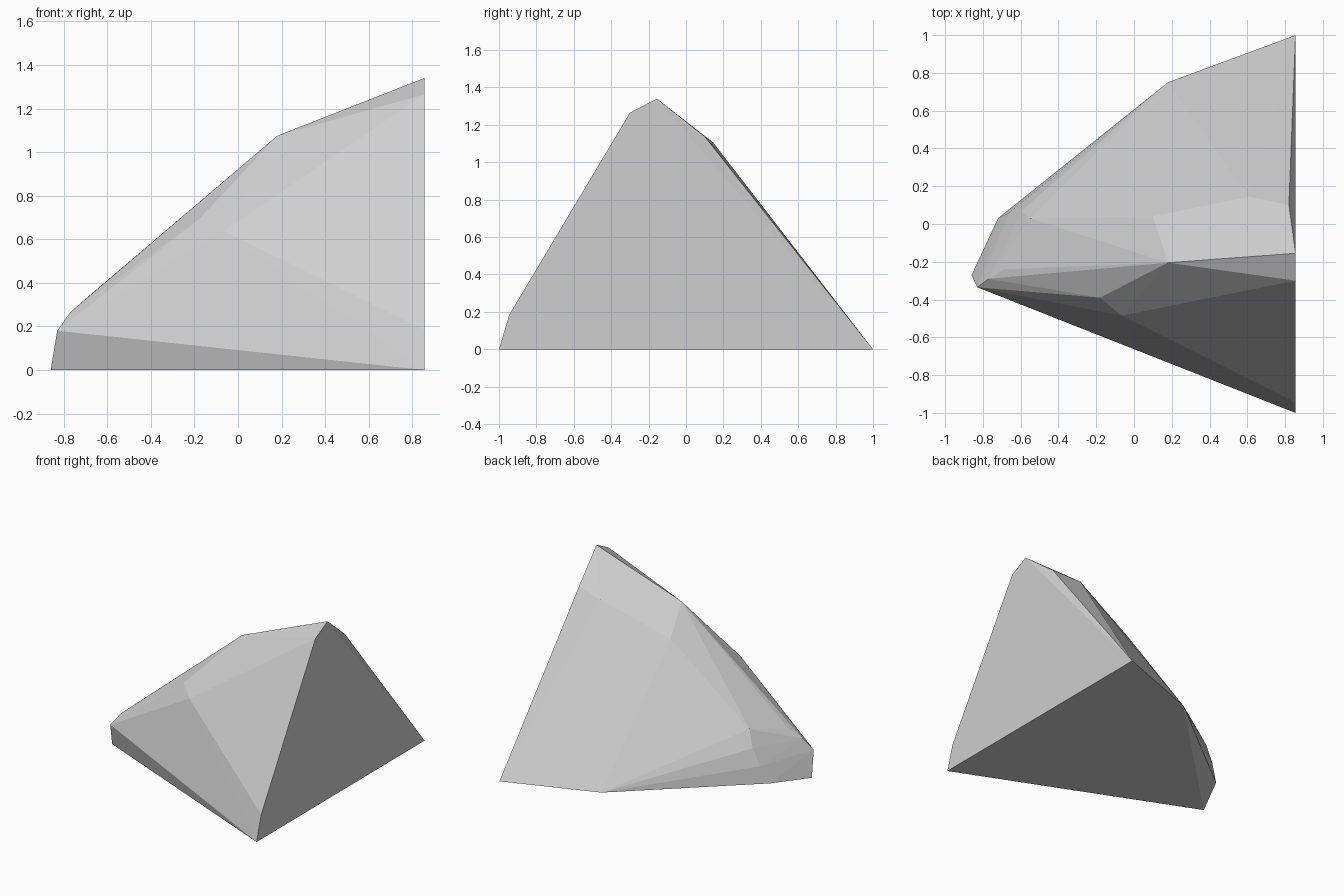
import bpy, bmesh

if "Cube" in bpy.data.objects:
    bpy.data.objects.remove(bpy.data.objects["Cube"])

# One faceted boulder: the convex hull of its corner points
base = [(0.855, -1, 0), (0.855, 1, 0), (0.18, 0.75, 0), (-0.86, -0.27, 0)]
cut_side = [(0.855, -0.945, 0.185), (0.855, -0.30, 1.265), (0.855, -0.155, 1.34)]
ridge = [(0.18, -0.205, 1.075), (-0.69, -0.24, 0.335),
         (-0.77, -0.29, 0.265), (-0.83, -0.335, 0.18)]
front_bulge = [(-0.065, -0.485, 0.638), (-0.18, -0.39, 0.69)]
back_bulge = [(0.82, 0.10, 1.138), (0.61, 0.145, 1.106), (0.10, 0.04, 0.91),
              (-0.55, 0.03, 0.40), (-0.60, 0.065, 0.28),
              (-0.66, 0.06, 0.16), (-0.72, 0.03, 0.035)]

bm = bmesh.new()
for p in base + cut_side + ridge + front_bulge + back_bulge:
    bm.verts.new(p)
hull = bmesh.ops.convex_hull(bm, input=bm.verts[:])
# Drop any point that ended up inside the hull
bmesh.ops.delete(bm, geom=[v for v in bm.verts if not v.link_faces], context='VERTS')
bmesh.ops.recalc_face_normals(bm, faces=bm.faces[:])

mesh = bpy.data.meshes.new("boulder")
bm.to_mesh(mesh)
bm.free()

# Plain stone grey
stone = bpy.data.materials.new("stone grey")
stone.diffuse_color = (0.62, 0.62, 0.62, 1)
stone.use_nodes = True
stone.node_tree.nodes["Principled BSDF"].inputs["Base Color"].default_value = stone.diffuse_color
mesh.materials.append(stone)
boulder = bpy.data.objects.new("boulder", mesh)
bpy.context.collection.objects.link(boulder)
